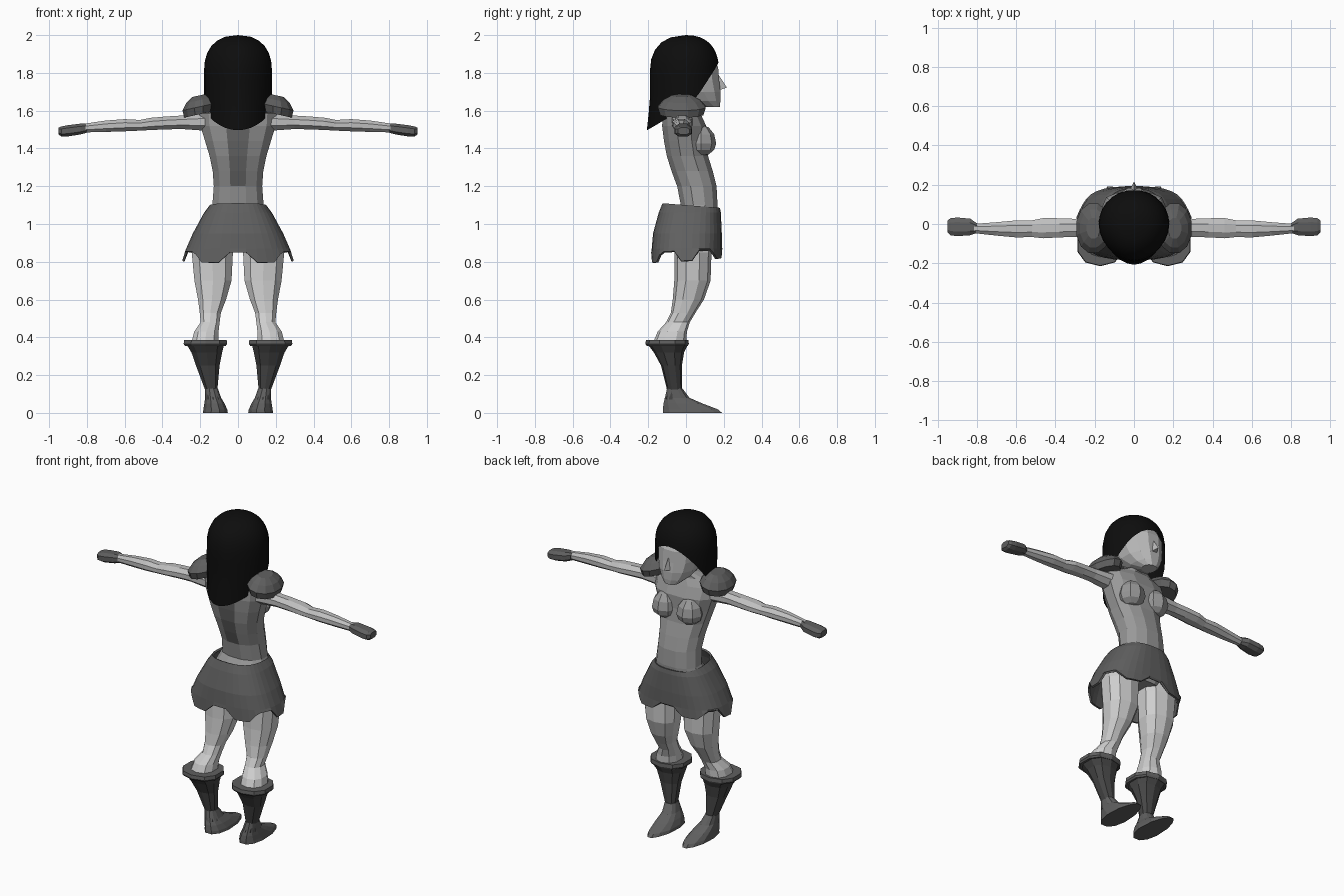
import bpy, bmesh, math
from mathutils import Vector


def material(name, v):
    m = bpy.data.materials.new(name)
    m.diffuse_color = (v, v, v, 1)
    return m


LIGHT = material("light_skin", 0.62)
ARM = material("arm_skin", 0.52)
TORSO = material("torso_grey", 0.32)
SPINE = material("spine_grey", 0.14)
FACE = material("face_skin", 0.48)
HAIR = material("hair_black", 0.004)
SKIRT = material("skirt_grey", 0.115)
BOOT = material("boot_grey", 0.06)
FOOT = material("foot_grey", 0.12)


def finish(name, bm, mats, mirror=False):
    bmesh.ops.recalc_face_normals(bm, faces=bm.faces)
    me = bpy.data.meshes.new(name)
    bm.to_mesh(me)
    bm.free()
    for m in mats:
        me.materials.append(m)
    ob = bpy.data.objects.new(name, me)
    bpy.context.collection.objects.link(ob)
    if mirror:
        ob.modifiers.new("mirror", 'MIRROR').use_mirror_merge = False
    return ob


def loft(rings, n, axis='z', power=2.0, cap=True):
    """Rings are (station, u_min, u_max, v_min, v_max): u,v = x,y along z or y,z along x."""
    bm = bmesh.new()
    loops = []
    for s, u0, u1, v0, v1 in rings:
        loop = []
        for i in range(n):
            a = 2 * math.pi * (i + 0.5) / n
            c, d = math.cos(a), math.sin(a)
            u = (u0 + u1) / 2 + (u1 - u0) / 2 * math.copysign(abs(c) ** (2 / power), c)
            v = (v0 + v1) / 2 + (v1 - v0) / 2 * math.copysign(abs(d) ** (2 / power), d)
            loop.append(bm.verts.new((u, v, s) if axis == 'z' else (s, u, v)))
        loops.append(loop)
    for a, b in zip(loops, loops[1:]):
        for i in range(n):
            j = (i + 1) % n
            bm.faces.new((a[i], a[j], b[j], b[i]))
    if cap:
        bm.faces.new(loops[0])
        bm.faces.new(loops[-1])
    return bm


# Torso with darker strip along the spine
bm = loft([(z, -w, w, y0, y1) for z, w, y0, y1 in (
    (0.88, 0.15, -0.08, 0.13), (0.98, 0.19, -0.11, 0.16), (1.10, 0.14, -0.03, 0.17),
    (1.20, 0.132, -0.05, 0.165), (1.28, 0.138, -0.08, 0.145), (1.36, 0.155, -0.105, 0.12),
    (1.44, 0.18, -0.12, 0.11), (1.52, 0.205, -0.13, 0.11), (1.585, 0.21, -0.125, 0.08),
    (1.625, 0.13, -0.09, 0.06), (1.65, 0.065, -0.06, 0.07), (1.70, 0.06, -0.05, 0.07))],
    12, power=2.3)
for f in bm.faces:
    c = f.calc_center_median()
    f.material_index = int(abs(c.x) < 0.03 and c.y < -0.03 and 1.2 < c.z < 1.6)
finish("torso", bm, [TORSO, SPINE])

# Bust
bm = bmesh.new()
bmesh.ops.create_uvsphere(bm, u_segments=8, v_segments=6, radius=1)
for v in bm.verts:
    v.co = Vector((0.085 + 0.08 * v.co.x, 0.08 + 0.08 * v.co.y,
                   1.425 + (0.10 if v.co.z > 0 else 0.065) * v.co.z))
finish("bust", bm, [TORSO], True)

# Head and nose
bm = loft([(z, -w, w, y0, y1) for z, w, y0, y1 in (
    (1.62, 0.045, 0.09, 0.18), (1.65, 0.08, 0.0, 0.185), (1.70, 0.112, -0.08, 0.187),
    (1.76, 0.128, -0.12, 0.18), (1.83, 0.132, -0.14, 0.175), (1.90, 0.115, -0.12, 0.14),
    (1.95, 0.07, -0.07, 0.08))], 12, power=2.2)
finish("head", bm, [FACE])
bm = bmesh.new()
pts = [bm.verts.new(p) for p in ((0, 0.172, 1.79), (-0.025, 0.165, 1.705),
                                 (0.025, 0.165, 1.705), (0, 0.217, 1.722))]
for f in ((0, 1, 3), (0, 3, 2), (1, 2, 3), (0, 2, 1)):
    bm.faces.new([pts[i] for i in f])
finish("nose", bm, [FACE])

# Hair: dome on a teardrop outline, with a hem rising towards the face
bm = bmesh.new()
N, ROWS = 28, 9
cols = []
for i in range(N):
    a = 2 * math.pi * i / N
    x, y = 0.18 * math.sin(a), 0.175 * math.cos(a)
    if y < 0:
        x *= 1 - 0.12 * (y / 0.175) ** 2
        y *= 1.09
    hem = 1.66 + (y - 0.05) * (1.55 if y > 0.05 else 0.68)
    col = []
    for k in range(1, ROWS + 1):
        t = k / ROWS
        z = 2.0 - (2.0 - hem) * t ** 1.7
        h = max(0, (z - 1.80) / 0.20)
        r = max(0, 1 - h ** 2.5) ** (1 / 2.3)
        flare = 1 + 0.09 * max(0, (1.65 - z) / 0.16) * max(0, -math.cos(a))
        shrink = 1 - 0.25 * max(0, 1.7 - z)
        col.append(bm.verts.new((x * r * shrink, y * r * flare, z)))
    cols.append(col)
top = bm.verts.new((0, 0, 2.0))
for i in range(N):
    a, b = cols[i], cols[(i + 1) % N]
    bm.faces.new((top, a[0], b[0]))
    for k in range(ROWS - 1):
        bm.faces.new((a[k], a[k + 1], b[k + 1], b[k]))
hair = finish("hair", bm, [HAIR])
bpy.context.view_layer.objects.active = hair
hair.select_set(True)
bpy.ops.object.shade_smooth_by_angle(angle=math.radians(35))

# Arms
bm = loft([(0.17, -0.08, 0.04, 1.49, 1.59), (0.30, -0.07, 0.03, 1.50, 1.577),
           (0.38, -0.072, 0.033, 1.498, 1.572), (0.46, -0.077, 0.035, 1.495, 1.565),
           (0.52, -0.07, 0.022, 1.492, 1.553), (0.60, -0.072, 0.022, 1.488, 1.558),
           (0.70, -0.062, 0.012, 1.485, 1.55), (0.82, -0.048, 0.002, 1.483, 1.532)], 8, 'x')
finish("arm", bm, [ARM], True)

# Gloves
bm = loft([(0.80, -0.047, 0.005, 1.482, 1.532), (0.835, -0.06, 0.03, 1.472, 1.533),
           (0.90, -0.065, 0.036, 1.462, 1.525), (0.935, -0.06, 0.032, 1.462, 1.518),
           (0.95, -0.045, 0.02, 1.472, 1.512)], 8, 'x', 2.6)
finish("glove", bm, [SKIRT], True)

# Shoulder guards, tilted outwards
bm = loft([(z, 0.207 - rx, 0.207 + rx, -0.022 - ry, -0.022 + ry) for z, rx, ry in (
    (1.58, 0.08, 0.118), (1.62, 0.09, 0.131), (1.655, 0.07, 0.10), (1.68, 0.035, 0.055))], 12)
for v in bm.verts:
    v.co.z -= (v.co.x - 0.207) * 0.22
finish("shoulder_guard", bm, [SKIRT], True)

# Skirt with six hem flaps
bm = loft([(1.10, -0.15, 0.15, -0.125, 0.18), (1.06, -0.18, 0.18, -0.145, 0.185),
           (0.95, -0.24, 0.24, -0.175, 0.19), (0.87, -0.275, 0.275, -0.182, 0.19),
           (0.84, -0.29, 0.29, -0.185, 0.193)], 36, power=2.6, cap=False)
for v in bm.verts:
    if v.co.z > 1.09:
        v.co.z -= 0.08 * v.co.y
    elif v.co.z < 0.85:
        a = math.atan2(v.co.y / 0.19, v.co.x / 0.29)
        v.co.z = 0.838 - 0.032 * max(-0.7, min(1, 2 * math.cos(6 * a))) + 0.06 * v.co.y
        v.co.x *= 1 + 0.03 * math.cos(6 * a)
skirt = finish("skirt", bm, [SKIRT])
sol = skirt.modifiers.new("thickness", 'SOLIDIFY')
sol.thickness = 0.012

# Legs
bm = loft([(1.00, 0.02, 0.20, -0.08, 0.13), (0.85, 0.022, 0.25, -0.06, 0.135),
           (0.70, 0.03, 0.235, -0.062, 0.13), (0.60, 0.06, 0.215, -0.07, 0.095),
           (0.53, 0.088, 0.205, -0.08, 0.05), (0.48, 0.095, 0.20, -0.105, 0.02),
           (0.43, 0.10, 0.235, -0.15, 0.005), (0.37, 0.10, 0.25, -0.175, 0.0)],
          10, power=2.3)
finish("leg", bm, [LIGHT], True)

# Boot shafts and cuffs
bm = loft([(0.36, 0.07, 0.275, -0.20, 0.01), (0.32, 0.08, 0.25, -0.17, -0.01),
           (0.25, 0.095, 0.225, -0.132, -0.022), (0.12, 0.108, 0.175, -0.10, -0.02),
           (0.07, 0.085, 0.175, -0.115, 0.0)], 10, power=2.3)
finish("boot", bm, [BOOT], True)
bm = loft([(0.355, 0.06, 0.285, -0.208, 0.01), (0.365, 0.052, 0.293, -0.215, 0.015),
           (0.387, 0.055, 0.29, -0.212, 0.013)], 10, power=2.3)
finish("boot_cuff", bm, [SKIRT], True)

# Feet, tapering to the toe
bm = loft([(0.0, 0.052, 0.188, -0.127, 0.195), (0.018, 0.055, 0.185, -0.127, 0.175),
           (0.05, 0.07, 0.18, -0.122, 0.09), (0.08, 0.088, 0.175, -0.113, 0.02),
           (0.13, 0.106, 0.176, -0.102, -0.018)], 12, power=2.4)
for v in bm.verts:
    if v.co.y > 0.05:
        v.co.x = 0.125 + (v.co.x - 0.125) * (1 - 2.5 * (v.co.y - 0.05))
finish("foot", bm, [FOOT], True)
